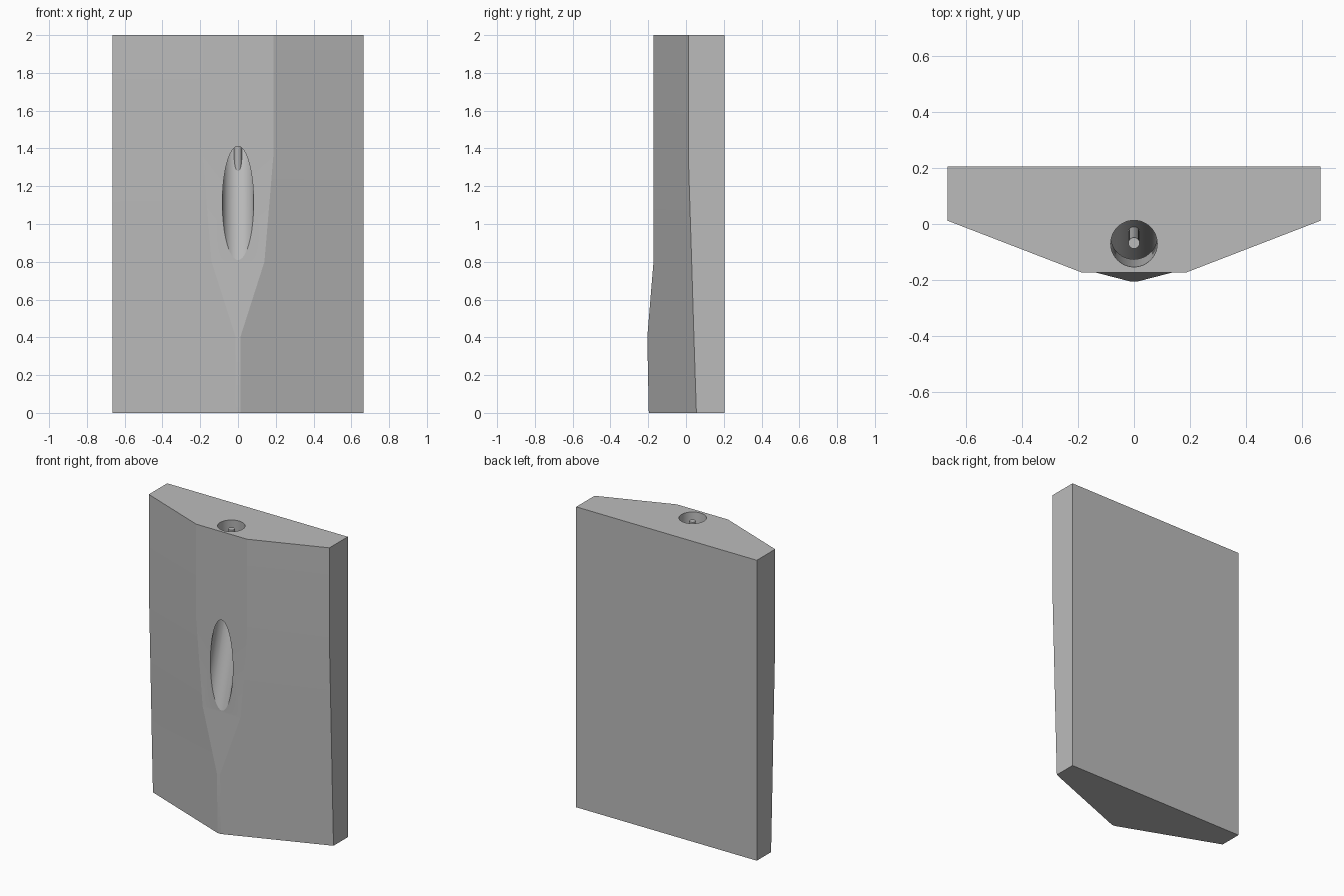
import bpy
import bmesh
from math import cos, sin, tau, radians

cube = bpy.data.objects.get("Cube")
if cube:
    bpy.data.objects.remove(cube, do_unlink=True)

grey = bpy.data.materials.new("plain grey")
grey.use_nodes = True
grey.diffuse_color = (0.5, 0.5, 0.5, 1)
grey.node_tree.nodes["Principled BSDF"].inputs["Base Color"].default_value = (0.5, 0.5, 0.5, 1)


def loft(name, sections):
    """Skin a closed solid through matching rings of points."""
    bm = bmesh.new()
    rings = [[bm.verts.new(p) for p in s] for s in sections]
    n = len(rings[0])
    for a, b in zip(rings, rings[1:]):
        for i in range(n):
            j = (i + 1) % n
            bm.faces.new((a[i], a[j], b[j], b[i]))
    bm.faces.new(rings[0][::-1])
    bm.faces.new(rings[-1])
    bmesh.ops.recalc_face_normals(bm, faces=bm.faces)
    mesh = bpy.data.meshes.new(name)
    bm.to_mesh(mesh)
    bm.free()
    mesh.materials.append(grey)
    obj = bpy.data.objects.new(name, mesh)
    bpy.context.collection.objects.link(obj)
    return obj


def circle(y, z, r, n=48):
    return [(r * cos(tau * i / n), y + r * sin(tau * i / n), z) for i in range(n)]


def block_section(z, side_y, nose_half, nose_y):
    w, back = 0.665, 0.205
    return [(w, side_y, z), (w, back, z), (-w, back, z), (-w, side_y, z),
            (-nose_half, nose_y, z), (nose_half, nose_y, z)]


def smooth(obj):
    bpy.ops.object.select_all(action="DESELECT")
    obj.select_set(True)
    bpy.context.view_layer.objects.active = obj
    bpy.ops.object.shade_smooth_by_angle(angle=radians(12))


# Block: flat back, two slanted wings, front flat tapering to a ridge
block = loft("block", [
    block_section(0, 0.055, 0.012, -0.197),
    block_section(0.4, 0.042, 0.012, -0.205),
    block_section(0.8, 0.03, 0.14, -0.172),
    block_section(1.37, 0.012, 0.188, -0.172),
    block_section(2, 0.012, 0.188, -0.172),
])

# Channel: leans back from the top, then bends out through the front
LEAN = 0.065
bend_z = 1.58
bend_y = -0.07 + LEAN * (2 - bend_z)
cutter = loft("channel_cutter", [
    circle(-0.285, 0.7, 0.083),
    circle(bend_y, bend_z, 0.083),
    circle(-0.07 - LEAN * 0.1, 2.1, 0.083),
])
cutter.hide_render = True
cut = block.modifiers.new("channel", "BOOLEAN")
cut.operation = "DIFFERENCE"
cut.solver = "EXACT"
cut.object = cutter
bpy.context.view_layer.objects.active = block
bpy.ops.object.modifier_apply(modifier=cut.name)
bpy.data.objects.remove(cutter, do_unlink=True)
smooth(block)

# Rod: runs down the channel and ends inside its back wall
rod = loft("channel_rod", [
    circle(-0.068 + LEAN * 0.78, 1.2, 0.02),
    circle(-0.068, 1.98, 0.02),
])
smooth(rod)
